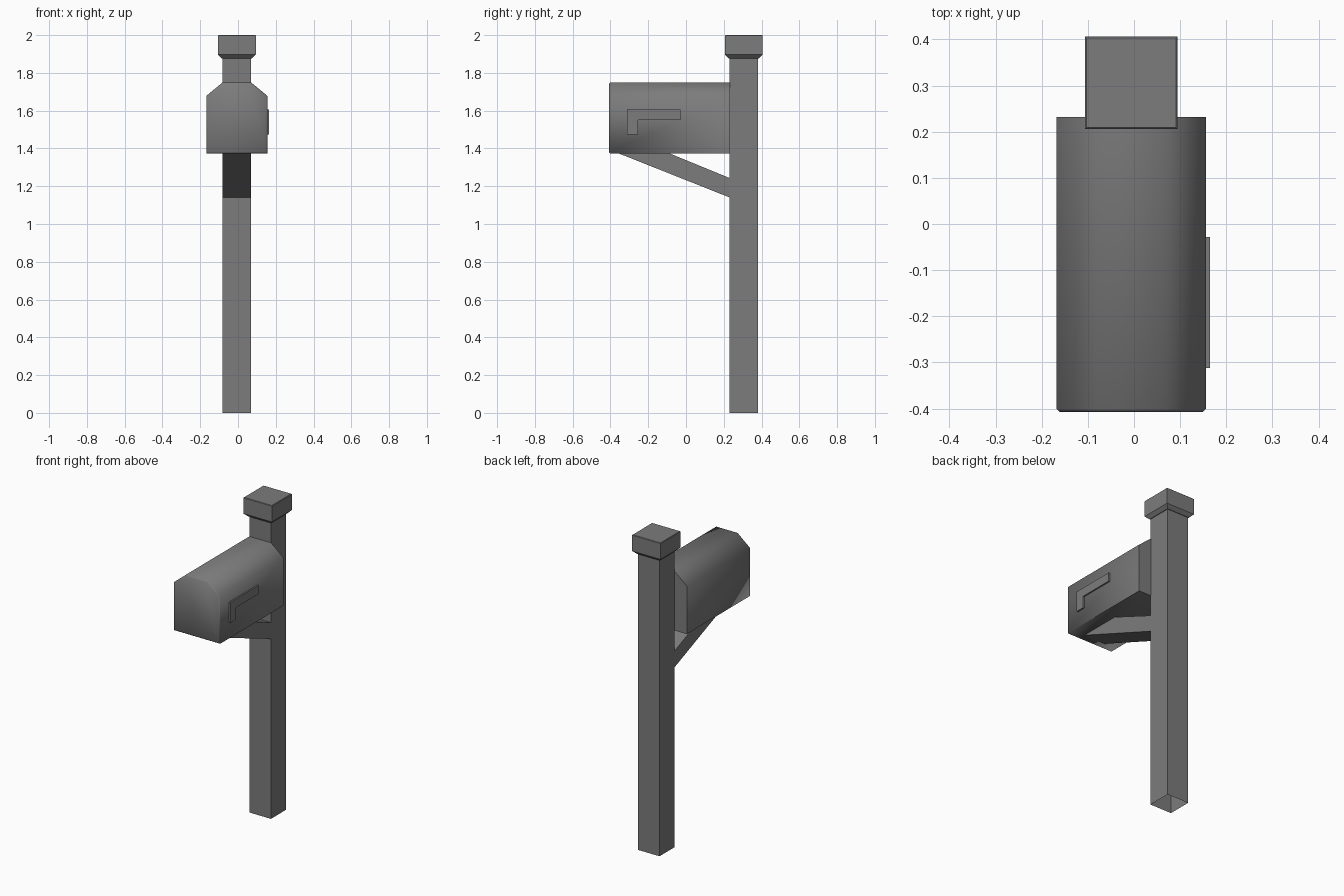
import bpy, bmesh, math
from mathutils import Vector

cube = bpy.data.objects.get("Cube")
if cube:
    bpy.data.objects.remove(cube, do_unlink=True)

grey = bpy.data.materials.new("plain grey")
grey.use_nodes = True
COLOR = (0.2, 0.2, 0.2, 1)
grey.diffuse_color = COLOR
grey.node_tree.nodes["Principled BSDF"].inputs["Base Color"].default_value = COLOR

CX = -0.006          # centre line of the post and box
POST_Y = 0.306       # post centre in depth


def finish(name, bm, smooth=None):
    """Turn a bmesh into a named grey object."""
    bmesh.ops.recalc_face_normals(bm, faces=bm.faces)
    mesh = bpy.data.meshes.new(name)
    bm.to_mesh(mesh)
    bm.free()
    mesh.materials.append(grey)
    obj = bpy.data.objects.new(name, mesh)
    bpy.context.collection.objects.link(obj)
    if smooth:
        bpy.ops.object.select_all(action='DESELECT')
        obj.select_set(True)
        bpy.context.view_layer.objects.active = obj
        bpy.ops.object.shade_smooth_by_angle(angle=math.radians(smooth))
    return obj


def loft(rings, cap_start=True, cap_end=True):
    """Bridge matching rings of points into a solid."""
    bm = bmesh.new()
    loops = [[bm.verts.new(p) for p in ring] for ring in rings]
    for a, b in zip(loops, loops[1:]):
        for i in range(len(a)):
            j = (i + 1) % len(a)
            bm.faces.new((a[i], a[j], b[j], b[i]))
    if cap_start:
        bm.faces.new(loops[0][::-1])
    if cap_end:
        bm.faces.new(loops[-1])
    return bm


def square(half, z):
    return [(CX + sx * half, POST_Y + sy * half, z)
            for sx, sy in ((-1, -1), (1, -1), (1, 1), (-1, 1))]


def side_profile(points, x):
    return [(x, y, z) for y, z in points]


# Post, hollow at the foot
finish("post", loft([square(0.076, 0), square(0.076, 1.89)], cap_start=False))

# Post cap with a chamfered underside and a fine top edge
finish("post_cap", loft([square(0.08, 1.877), square(0.1, 1.897),
                         square(0.1, 1.997), square(0.097, 2)]))


# Box with an arched top and a bevelled front rim
def box_ring(y, inset):
    half = [(0.162 - inset, 1.374 + inset), (0.162 - inset, 1.678 - inset / 2),
            (0.075 - inset / 2, 1.75 - inset)]
    return ([(CX + x, y, z) for x, z in half]
            + [(CX - x, y, z) for x, z in reversed(half)])


finish("mailbox", loft([box_ring(-0.408, 0.007), box_ring(-0.401, 0),
                        box_ring(0.232, 0)]), smooth=60)

# Diagonal brace under the box
brace = [(-0.36, 1.375), (-0.09, 1.375), (0.232, 1.243), (0.232, 1.14)]
finish("brace", loft([side_profile(brace, CX - 0.076),
                      side_profile(brace, CX + 0.076)]))

# Signal flag on the side
flag = [(-0.312, 1.475), (-0.255, 1.475), (-0.255, 1.55),
        (-0.028, 1.55), (-0.028, 1.605), (-0.312, 1.605)]
finish("flag", loft([side_profile(flag, 0.15), side_profile(flag, 0.165)]))
